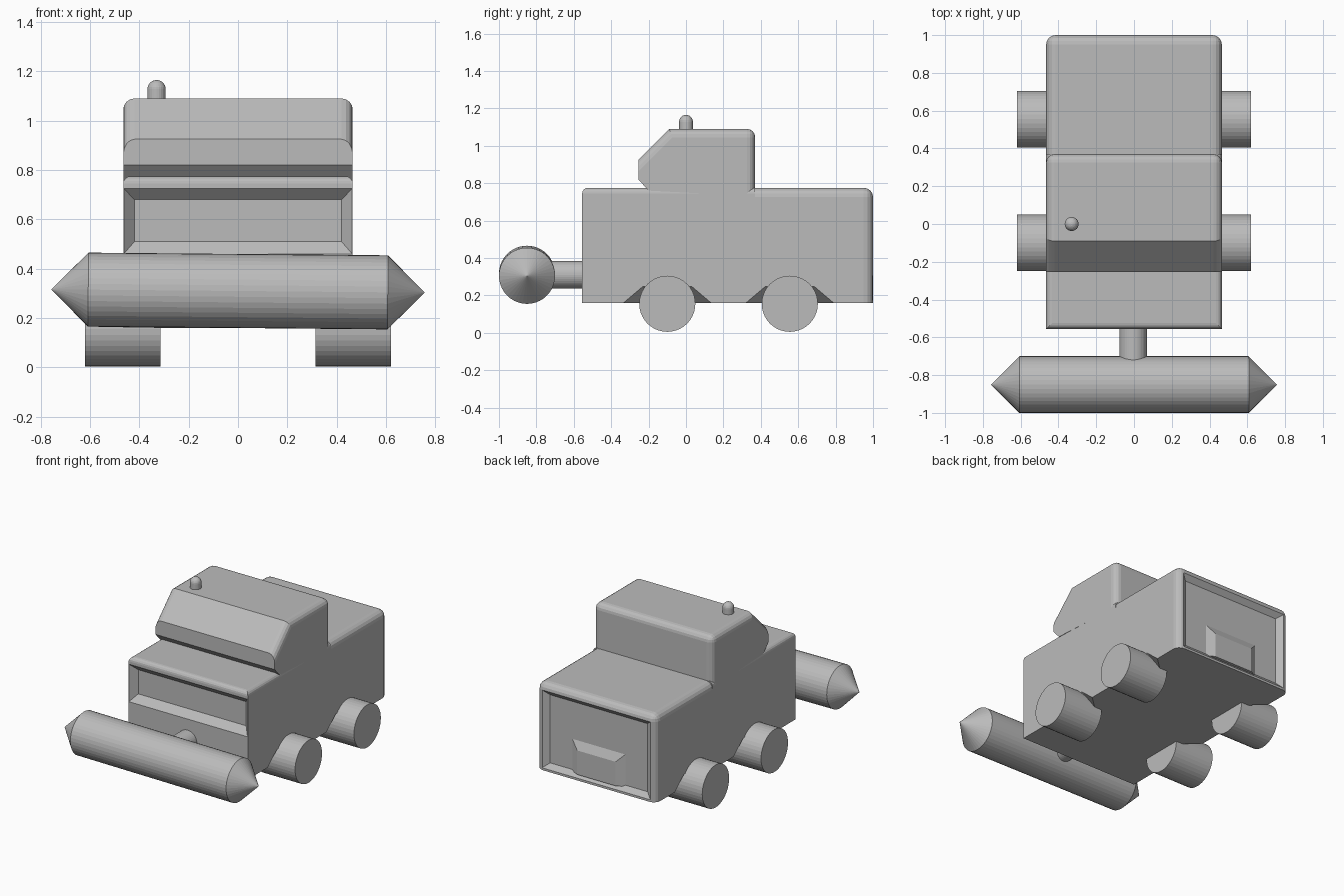
import bpy, bmesh, math
from mathutils import Vector

if "Cube" in bpy.data.objects:
    bpy.data.objects.remove(bpy.data.objects["Cube"], do_unlink=True)

grey = bpy.data.materials.new("plain_grey")
grey.use_nodes = True
grey.diffuse_color = (0.5, 0.5, 0.5, 1)
grey.node_tree.nodes["Principled BSDF"].inputs["Base Color"].default_value = (0.5, 0.5, 0.5, 1)

HALF = 0.465   # half width of the body


def finish(bm, name):
    bmesh.ops.recalc_face_normals(bm, faces=bm.faces)
    mesh = bpy.data.meshes.new(name)
    bm.to_mesh(mesh)
    bm.free()
    mesh.materials.append(grey)
    ob = bpy.data.objects.new(name, mesh)
    bpy.context.collection.objects.link(ob)
    return ob


def side_profile(name, points, bevels):
    """Extrude a (y, z) outline across the width; bevels = [(rule, size)]."""
    bm = bmesh.new()
    face = bm.faces.new([bm.verts.new((-HALF, y, z)) for y, z in points])
    out = bmesh.ops.extrude_face_region(bm, geom=[face])
    moved = [v for v in out["geom"] if isinstance(v, bmesh.types.BMVert)]
    bmesh.ops.translate(bm, verts=moved, vec=(2 * HALF, 0, 0))
    for rule, size in bevels:
        edges = [e for e in bm.edges if rule(*[v.co for v in e.verts])]
        bmesh.ops.bevel(bm, geom=edges, offset=size, segments=4,
                        profile=0.5, affect="EDGES", clamp_overlap=True)
    return finish(bm, name)


def hull(name, points):
    bm = bmesh.new()
    for p in points:
        bm.verts.new(p)
    bmesh.ops.convex_hull(bm, input=bm.verts)
    return finish(bm, name)


def frustum(name, outer, inner):
    """Tapered block between two (half width, z low, z high, y) rectangles."""
    return hull(name, [(sx * w, y, z) for w, lo, hi, y in (outer, inner)
                       for sx in (-1, 1) for z in (lo, hi)])


def cut(target, cutter):
    mod = target.modifiers.new(cutter.name, "BOOLEAN")
    mod.operation = "DIFFERENCE"
    mod.solver = "EXACT"
    mod.object = cutter
    cutter.hide_render = True
    cutter.hide_viewport = True


def lathe(name, profile, location, axis, sides=40):
    """Turn a (radius, height) profile about the given axis."""
    bm = bmesh.new()
    rings = []
    for r, h in profile:
        n = sides if r > 0 else 1
        rings.append([bm.verts.new((r * math.cos(2 * math.pi * i / sides),
                                    r * math.sin(2 * math.pi * i / sides), h))
                      for i in range(n)])
    for a, b in zip(rings, rings[1:]):
        for i in range(sides):
            j = (i + 1) % sides
            ring = [a[i % len(a)], a[j % len(a)], b[j % len(b)], b[i % len(b)]]
            bm.faces.new(list(dict.fromkeys(ring)))
    for ring in (rings[0], rings[-1]):
        if len(ring) > 1:
            bm.faces.new(ring)
    ob = finish(bm, name)
    ob.location = location
    ob.rotation_mode = "QUATERNION"
    ob.rotation_quaternion = Vector((0, 0, 1)).rotation_difference(Vector(axis))
    return ob


# Body: hood section and rear bed meet under the back of the cabin
FLOOR, DECK, SPLIT = 0.16, 0.775, 0.37


def box(y0, y1):
    return [(y0, FLOOR), (y1, FLOOR), (y1, DECK), (y0, DECK)]


def on_top(a, b):
    return min(a.z, b.z) > DECK - 0.001


def free_top(a, b):
    return on_top(a, b) and abs(a.y + b.y - 2 * SPLIT) > 0.01


def rear_edge(a, b):
    return min(a.y, b.y) > 0.999 and max(a.z, b.z) > FLOOR + 0.01


hood = side_profile("hood_body", box(-0.555, SPLIT), [(free_top, 0.03)])
bed = side_profile("rear_bed", box(SPLIT, 1.0),
                   [(lambda a, b: free_top(a, b) or rear_edge(a, b), 0.05)])

# Cabin with sloping windscreen and undercut front foot
cabin = side_profile(
    "cabin",
    [(-0.2, 0.76), (SPLIT, 0.73), (SPLIT, 1.09), (-0.09, 1.09),
     (-0.255, 0.925), (-0.255, 0.82)],
    [(lambda a, b: (min(a.z, b.z) > 0.91 or (a.y + b.y > 0.7 and abs(a.z - b.z) > 0.1))
      and not (abs(a.x - b.x) > 0.1 and a.y < 0), 0.045)])

# Recessed front grille and tailgate panel
cut(hood, frustum("grille_cutter", (0.47, 0.452, 0.733, -0.563), (0.42, 0.51, 0.68, -0.51)))
cut(bed, frustum("tailgate_cutter", (0.43, 0.17, 0.73, 1.005), (0.38, 0.21, 0.69, 0.97)))
frustum("tailgate_block", (0.21, 0.2, 0.43, 0.968), (0.15, 0.2, 0.37, 0.998))

# Wheels, each in a flared arch cut into the lower body side
for axle, y in (("front", -0.1), ("rear", 0.555)):
    for side, s in (("left", 1), ("right", -1)):
        lathe(f"{axle}_{side}_wheel", [(0.15, 0), (0.15, 0.305)],
              (s * 0.315, y, 0.155), (s, 0, 0))
        arch = [(-0.26, 0.15), (-0.13, 0.26), (0.13, 0.26), (0.26, 0.15)]
        points = [(s * 0.48, y + dy, z) for dy, z in arch]
        points += [(s * 0.34, y + dy, 0.15) for dy in (-0.13, 0.13)]
        cutter = hull(f"{axle}_{side}_arch_cutter", points)
        cut(hood, cutter)
        if axle == "rear":
            cut(bed, cutter)

# Front roller with pointed ends, very slightly tilted, on a short shaft
lathe("front_roller", [(0, -0.757), (0.15, -0.607), (0.15, 0.607), (0, 0.757)],
      (0, -0.85, 0.31), (1, 0, -0.009))
lathe("roller_shaft", [(0.073, 0), (0.073, 0.3)], (-0.005, -0.8, 0.31), (0, 1, 0))

# Exhaust stub with a domed cap
dome = [(0.037 * math.cos(a), 0.068 + 0.037 * math.sin(a))
        for a in (math.radians(d) for d in range(0, 90, 15))]
lathe("exhaust_stub", [(0.037, 0)] + dome + [(0, 0.105)], (-0.33, 0, 1.06), (0, 0, 1), 24)
